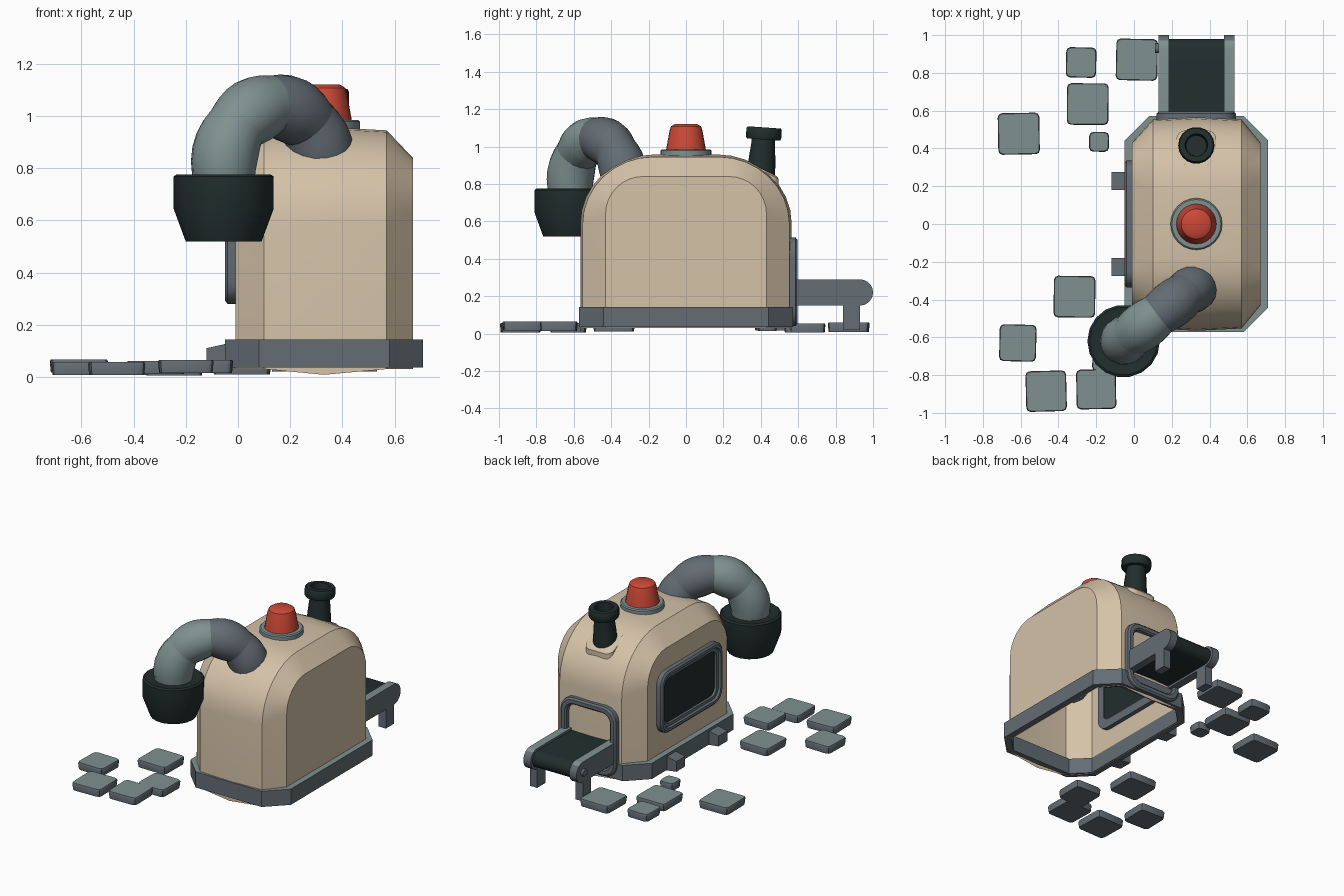
import bpy, bmesh, math, random
from mathutils import Matrix, Vector

if "Cube" in bpy.data.objects:
    bpy.data.objects.remove(bpy.data.objects["Cube"])

random.seed(4)


def material(name, rgb):
    m = bpy.data.materials.new(name)
    m.diffuse_color = (*rgb, 1)
    m.use_nodes = True
    m.node_tree.nodes["Principled BSDF"].inputs["Base Color"].default_value = m.diffuse_color
    return m


BEIGE = material("warm beige", (0.66, 0.54, 0.39))
TEAL = material("pale teal grey", (0.21, 0.285, 0.28))
SLATE = material("slate grey", (0.125, 0.152, 0.175))
DARK = material("dark green", (0.015, 0.027, 0.026))
RED = material("signal red", (0.60, 0.065, 0.037))


def build(name, bm, mat, top=None, smooth=True):
    """Turn a bmesh into an object; optional second colour for upward faces."""
    bmesh.ops.recalc_face_normals(bm, faces=bm.faces)
    me = bpy.data.meshes.new(name)
    me.materials.append(mat)
    if top:
        me.materials.append(top)
        bm.normal_update()
        for f in bm.faces:
            f.material_index = int(f.normal.z > 0.85)
    bm.to_mesh(me)
    bm.free()
    ob = bpy.data.objects.new(name, me)
    bpy.context.collection.objects.link(ob)
    if smooth:
        bpy.ops.object.select_all(action='DESELECT')
        ob.select_set(True)
        bpy.context.view_layer.objects.active = ob
        bpy.ops.object.shade_smooth_by_angle(angle=math.radians(35))
    return ob


def loft(bm, loops, closed=True, caps=True, wrap=False):
    """Skin a list of equal-length point loops with quads."""
    rows = [[bm.verts.new(p) for p in lp] for lp in loops]
    n = len(rows[0])
    pairs = list(zip(rows, rows[1:])) + ([(rows[-1], rows[0])] if wrap else [])
    for a, b in pairs:
        for i in range(n if closed else n - 1):
            j = (i + 1) % n
            bm.faces.new((a[i], a[j], b[j], b[i]))
    if caps and not wrap:
        bm.faces.new(rows[0])
        bm.faces.new(rows[-1])


def lathe(name, prof, mat, xf, sides=18):
    bm = bmesh.new()
    loft(bm, [[xf @ Vector((r * math.cos(t), r * math.sin(t), z))
               for t in (2 * math.pi * i / sides for i in range(sides))] for r, z in prof])
    return build(name, bm, mat)


def box(name, x, y, z, mat, top=None):
    bm = bmesh.new()
    loft(bm, [[(x[i], y[j], k) for i, j in ((0, 0), (1, 0), (1, 1), (0, 1))] for k in z])
    return build(name, bm, mat, top, False)


def rounded(u0, u1, v0, v1, r, n=4):
    """Rounded rectangle outline."""
    pts = []
    for k, (cu, cv) in enumerate(((u1 - r, v1 - r), (u0 + r, v1 - r), (u0 + r, v0 + r), (u1 - r, v0 + r))):
        for i in range(n + 1):
            t = math.pi / 2 * (k + i / n)
            pts.append((cu + r * math.cos(t), cv + r * math.sin(t)))
    return pts


# Body shell: arches lofted across x, open underneath
def arch(x, w, h, a, b, z0, n=8):
    half = [(w, z0)] + [(w - a + a * math.cos(t), h - b + b * math.sin(t))
                        for t in (math.pi / 2 * i / n for i in range(n + 1))]
    return [(x, u, v) for u, v in half] + [(x, -u, v) for u, v in reversed(half)]


bm = bmesh.new()
loft(bm, [arch(-0.01, .43, .84, .2, .2, .03), arch(.10, .553, .945, .38, .36, .03),
          arch(.33, .565, .958, .40, .37, .008), arch(.57, .553, .945, .38, .36, .03),
          arch(.67, .43, .84, .2, .2, .03)], closed=False)
build("body_shell", bm, BEIGE)


# Base skirt: chamfered octagonal ring
def octagon(d, z):
    a, b, c = .38 - d, .572 - d, .13 - d * .58
    return [(.33 + x, y, z) for x, y in ((a, b - c), (a - c, b), (c - a, b), (-a, b - c),
                                         (-a, c - b), (c - a, -b), (a - c, -b), (a, c - b))]


bm = bmesh.new()
loft(bm, [octagon(0, .035), octagon(0, .143), octagon(.045, .143), octagon(.045, .035)], wrap=True)
build("base_skirt", bm, SLATE, TEAL, False)
for s in (-1, 1):
    bm = bmesh.new()
    yc = s * .228
    loft(bm, [[(-.04, y, .03), (-.12, y, .04), (-.12, y, .11), (-.04, y, .128)] for y in (yc - .048, yc + .048)])
    build("base_bracket", bm, SLATE, None, False)


# Window on the left side and door frame at the back
def frame(name, steps, place, mat):
    """Ring of rounded outlines: each step is (outline, depth)."""
    bm = bmesh.new()
    loft(bm, [[place(u, v, d) for u, v in lp] for lp, d in steps], wrap=True)
    return build(name, bm, mat)


def window_loop(d):
    return rounded(-.335 + d, .335 - d, .28 + d, .70 - d, .085 - d * .6)


side = lambda u, v, d: (d, u, v)
frame("window_frame", [(window_loop(0), .02), (window_loop(0), -.04), (window_loop(.012), -.05),
                       (window_loop(.03), -.05), (window_loop(.035), -.036), (window_loop(.055), -.036),
                       (window_loop(.055), .02)], side, SLATE)
bm = bmesh.new()
loft(bm, [[(x, u, v) for u, v in window_loop(.04)] for x in (-.02, .015)])
build("window_pane", bm, DARK)


def door_loop(d):
    return rounded(.12 + d, .54 - d, .04 + d, .515 - d, .09 - d * .6)


frame("door_frame", [(door_loop(0), .53), (door_loop(0), .585), (door_loop(.012), .595),
                     (door_loop(.035), .595), (door_loop(.045), .585), (door_loop(.045), .53)],
      lambda u, v, d: (u, d, v), SLATE)


# Conveyor: rounded-end rails, belt and legs
def lane(y0, y1, z0, z1):
    r = (z1 - z0) / 2
    return [(y0, z0)] + [(y1 - r + r * math.cos(t), z0 + r + r * math.sin(t))
                         for t in (math.pi * (i / 10 - .5) for i in range(11))] + [(y0, z1)]


def slab(name, x0, x1, outline, mat, top=None):
    bm = bmesh.new()
    loft(bm, [[(x, y, z) for y, z in outline] for x in (x0, x1)])
    build(name, bm, mat, top)


for x0 in (.13, .477):
    slab("conveyor_rail", x0, x0 + .055, lane(.54, 1.0, .15, .29), SLATE, TEAL)
    box("conveyor_leg", (x0, x0 + .055), (.84, .93), (.02, .17), SLATE)
slab("conveyor_belt", .18, .48, lane(.5, .98, .165, .275), DARK)
lathe("roller_knob", [(.025, 0), (.025, .03)], SLATE,
      Matrix.Translation((.112, .93, .22)) @ Matrix.Rotation(math.pi / 2, 4, 'Y'), 12)

# Warning beacon
at = Matrix.Translation((.33, 0, 0))
lathe("beacon_plate", [(.137, .93), (.137, .978), (.13, .985)], TEAL, at, 24)
lathe("beacon_lamp", [(.107, .98), (.088, 1.085), (.08, 1.108), (.06, 1.121)], RED, at, 24)

# Chimney on a sloped plinth
bm = bmesh.new()
loft(bm, [[(u, v, .70) for u, v in rounded(.225, .435, .30, .495, .045)],
          [(u, v, .925 - (v - .30) * .5) for u, v in rounded(.225, .435, .30, .495, .045)],
          [(u, v, .935 - (v - .30) * .5) for u, v in rounded(.237, .423, .312, .483, .04)]])
build("chimney_plinth", bm, BEIGE)
lathe("chimney", [(.078, 0), (.072, .1), (.064, .18), (.064, .2), (.09, .2), (.096, .21), (.096, .255),
                  (.09, .265), (.06, .265), (.055, .2)], DARK,
      Matrix.Translation((.33, .40, .838)) @ Matrix.Rotation(math.radians(-4), 4, 'X'))

# Bent hose: four bulging segments along a half circle
A, B = Vector((-.055, -.62, .80)), Vector((.325, -.33, .80))
mid, R = (A + B) / 2, (B - A).length / 2
along, up = (B - A).normalized(), Vector((0, 0, 1))
across = along.cross(up)
stops = [-14, 42, 88, 134, 182]
for k in range(4):
    loops = []
    for i in range(7):
        f = i / 6
        t = math.radians(stops[k] + (stops[k + 1] - stops[k]) * f)
        out = -math.cos(t) * along + math.sin(t) * up
        r = .116 + .012 * math.sin(math.pi * f)
        loops.append([mid + out * (R + r * math.cos(q)) + across * r * math.sin(q)
                      for q in (math.pi * j / 9 for j in range(18))])
    bm = bmesh.new()
    loft(bm, loops)
    build("hose_segment", bm, TEAL if k < 2 else SLATE)
lathe("hose_nozzle", [(.12, .77), (.18, .776), (.192, .768), (.192, .645), (.145, .518),
                      (.125, .518), (.115, .62)], DARK, Matrix.Translation((A.x, A.y, 0)))

# Loose paving slabs: (x, y, size)
for x, y, s in ((-.28, .855, .16), (.015, .87, .22), (-.245, .635, .22), (-.61, .478, .22),
                (-.185, .435, .105), (-.315, -.385, .22), (-.615, -.63, .195),
                (-.465, -.885, .215), (-.2, -.875, .21), (-.12, -.68, .2)):
    z, h = random.uniform(.004, .018), s / 2
    turn = Matrix.Translation((x, y, z)) @ Matrix.Rotation(random.uniform(-.03, .03), 4, 'Z')
    bm = bmesh.new()
    loft(bm, [[turn @ Vector((u, v, w)) for u, v in rounded(-h + d, h - d, -h + d, h - d, .022, 2)]
              for d, w in ((.004, 0), (0, .042), (.004, .05))])
    build("paving_slab", bm, SLATE, TEAL)
